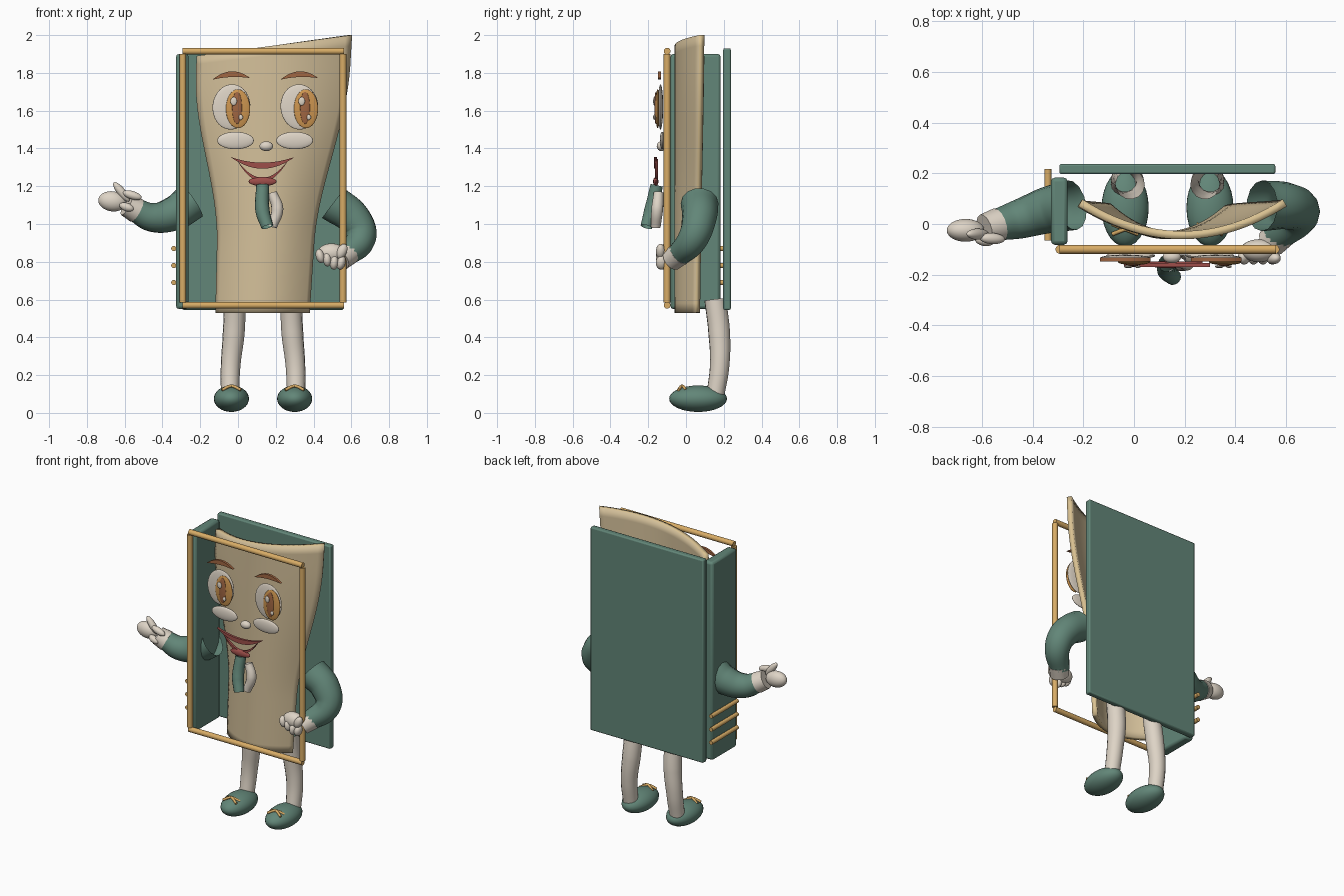
import bpy, bmesh, math
from mathutils import Vector

cube = bpy.data.objects.get("Cube")
if cube:
    bpy.data.objects.remove(cube, do_unlink=True)


def material(name, rgb):
    lin = [((c / 255 + 0.055) / 1.055) ** 2.4 for c in rgb] + [1]
    m = bpy.data.materials.new(name)
    m.use_nodes = True
    m.diffuse_color = lin
    m.node_tree.nodes["Principled BSDF"].inputs["Base Color"].default_value = lin
    return m


TEAL = material("teal cloth", (98, 134, 120))
GOLD = material("gold trim", (216, 172, 102))
PAGE = material("page tan", (212, 192, 154))
RIM = material("page edge", (218, 194, 146))
CREAM = material("cream", (222, 212, 198))
BROWN = material("brow brown", (160, 102, 66))
AMBER = material("iris amber", (206, 150, 80))
RED = material("lip red", (158, 78, 74))


def finish(ob, name, mat, angle=45):
    ob.name = name
    ob.data.materials.clear()
    ob.data.materials.append(mat)
    bpy.ops.object.select_all(action='DESELECT')
    ob.select_set(True)
    bpy.context.view_layer.objects.active = ob
    bpy.ops.object.shade_smooth_by_angle(angle=math.radians(angle))
    return ob


def from_bmesh(name, bm, mat):
    bmesh.ops.recalc_face_normals(bm, faces=bm.faces)
    me = bpy.data.meshes.new(name)
    bm.to_mesh(me)
    bm.free()
    ob = bpy.data.objects.new(name, me)
    bpy.context.collection.objects.link(ob)
    return finish(ob, name, mat)


def box(name, lo, hi, mat, bevel=0.008):
    lo, hi = Vector(lo), Vector(hi)
    bpy.ops.mesh.primitive_cube_add(size=1, location=(lo + hi) / 2)
    ob = bpy.context.object
    ob.scale = hi - lo
    bpy.ops.object.transform_apply(location=False, rotation=False)
    finish(ob, name, mat, 30)
    mod = ob.modifiers.new("bevel", 'BEVEL')
    mod.width = bevel
    mod.segments = 2
    return ob


def ball(name, loc, size, mat, rot=(0, 0, 0)):
    bpy.ops.mesh.primitive_uv_sphere_add(segments=28, ring_count=16, location=loc,
                                         rotation=[math.radians(a) for a in rot])
    bpy.context.object.scale = size
    return finish(bpy.context.object, name, mat, 60)


def rod(name, a, b, r, mat):
    a, b = Vector(a), Vector(b)
    bpy.ops.mesh.primitive_cylinder_add(vertices=14, radius=r, depth=(b - a).length,
                                        location=(a + b) / 2)
    bpy.context.object.rotation_euler = (b - a).to_track_quat('Z', 'Y').to_euler()
    return finish(bpy.context.object, name, mat)


def tube(name, pts, radii, mat, caps=False):
    cu = bpy.data.curves.new(name, 'CURVE')
    cu.dimensions = '3D'
    cu.bevel_depth = 1
    cu.bevel_resolution = 5
    cu.use_fill_caps = caps
    sp = cu.splines.new('BEZIER')
    sp.bezier_points.add(len(pts) - 1)
    for bp, p, r in zip(sp.bezier_points, pts, radii):
        bp.co, bp.radius = p, r
        bp.handle_left_type = bp.handle_right_type = 'AUTO'
    ob = bpy.data.objects.new(name, cu)
    bpy.context.collection.objects.link(ob)
    bpy.ops.object.select_all(action='DESELECT')
    ob.select_set(True)
    bpy.context.view_layer.objects.active = ob
    bpy.ops.object.convert(target='MESH')
    return finish(bpy.context.object, name, mat)


def crescent(name, x, y, z, half, top, bottom, mat, tilt=0.0, depth=0.016, n=20):
    # lens between two parabolic arcs, extruded in y
    bm = bmesh.new()
    ss = [-1 + 2 * i / n for i in range(n + 1)]
    loop = [(s, top) for s in ss] + [(s, bottom) for s in reversed(ss[1:-1])]
    vs = [bm.verts.new((x + half * s, y, z + h * (1 - s * s) + tilt * s)) for s, h in loop]
    face = bm.faces.new(vs)
    ext = bmesh.ops.extrude_face_region(bm, geom=[face])
    bmesh.ops.translate(bm, vec=(0, depth, 0),
                        verts=[g for g in ext["geom"] if isinstance(g, bmesh.types.BMVert)])
    return from_bmesh(name, bm, mat)


# Book covers and spine
box("back_cover", (-0.295, 0.197, 0.545), (0.558, 0.237, 1.93), TEAL)
box("spine", (-0.328, -0.082, 0.55), (-0.262, 0.183, 1.9), TEAL, 0.015)
for i, z in enumerate((0.69, 0.78, 0.87)):
    rod(f"spine_rib_{i}", (-0.34, -0.065, z), (-0.34, 0.217, z), 0.014, GOLD)

# Open front frame
for n, z in (("top", 1.915), ("bottom", 0.57)):
    rod(f"frame_{n}", (-0.295, -0.1, z), (0.56, -0.1, z), 0.018, GOLD)
for n, x in (("right", -0.292), ("left", 0.556)):
    rod(f"frame_{n}", (x, -0.1, 0.585), (x, -0.1, 1.9), 0.018, GOLD)

# Curved page body, flaring towards a slanted top
bm = bmesh.new()
rows, cols, grid = 28, 24, []
for j in range(rows + 1):
    v = j / rows
    z = 0.53 + 1.415 * v
    t = min(max((z - 0.9) / 0.9, 0), 1)
    half = 0.25 + 0.03 * v + 0.132 * t * t * (3 - 2 * t)
    mid, row = 0.13 + 0.062 * v, []
    for i in range(cols + 1):
        s = -1 + 2 * i / cols
        row.append(bm.verts.new((mid + half * s, -0.06 + (0.11 + 0.02 * v) * s * s,
                                 z + 0.055 * s * v ** 3)))
    grid.append(row)
for a, b in zip(grid, grid[1:]):
    for i in range(cols):
        bm.faces.new((a[i], a[i + 1], b[i + 1], b[i]))
page = from_bmesh("page_body", bm, PAGE)
if page.data.polygons[0].normal.y > 0:
    page.data.flip_normals()
page.data.materials.append(RIM)
mod = page.modifiers.new("thickness", 'SOLIDIFY')
mod.thickness = 0.032
mod.offset = -1
mod.material_offset_rim = 1

# Legs and shoes
for n, x, d in (("right", -0.035, -1), ("left", 0.3, 1)):
    tube(f"{n}_leg", [(x - 0.02 * d, 0.155, 0.6), (x - 0.012 * d, 0.176, 0.42),
                      (x + 0.004 * d, 0.178, 0.25), (x + 0.008 * d, 0.155, 0.09)],
         [0.058, 0.058, 0.052, 0.048], CREAM)
    ball(f"{n}_shoe", (x, 0.064, 0.075), (0.093, 0.153, 0.07), TEAL)
    for k, s in enumerate((-1, 1)):
        tube(f"{n}_shoe_lace_{k}", [(x - 0.05, -0.02 - 0.02 * s, 0.122), (x, -0.02, 0.142),
                                    (x + 0.05, -0.02 + 0.02 * s, 0.122)],
             [0.008] * 3, GOLD, True)

# Waving arm
tube("right_sleeve", [(-0.245, 0.075, 1.12), (-0.34, 0.055, 1.055), (-0.45, 0.02, 1.035),
                      (-0.545, -0.005, 1.075)], [0.1, 0.092, 0.078, 0.062], TEAL)
tube("right_cuff", [(-0.535, -0.003, 1.07), (-0.59, -0.02, 1.1)], [0.067, 0.06], CREAM, True)
ball("right_palm", (-0.665, -0.025, 1.12), (0.075, 0.045, 0.053), CREAM, (0, 8, 0))
for i, (p, q) in enumerate((((-0.585, -0.04, 1.13), (-0.65, -0.04, 1.21)),
                            ((-0.52, -0.06, 1.14), (-0.6, -0.055, 1.165)),
                            ((-0.56, -0.07, 1.08), (-0.62, -0.06, 1.1)))):
    p, q = Vector(p), Vector(q)
    f = ball(f"right_finger_{i}", (p + q) / 2, (0.022, 0.022, (q - p).length * 0.62), CREAM)
    f.rotation_euler = (q - p).to_track_quat('Z', 'Y').to_euler()

# Arm resting on the hip
tube("left_sleeve", [(0.505, 0.072, 1.11), (0.61, 0.07, 1.03), (0.65, 0.04, 0.93),
                     (0.565, -0.045, 0.83)], [0.1, 0.092, 0.082, 0.062], TEAL)
tube("left_cuff", [(0.585, -0.03, 0.845), (0.54, -0.075, 0.81)], [0.064, 0.06], CREAM, True)
ball("left_palm", (0.495, -0.105, 0.845), (0.075, 0.045, 0.052), CREAM)
for i in range(4):
    ball(f"left_finger_{i}", (0.435 + 0.037 * i, -0.13, 0.83 - 0.017 * min(i, 2)),
         (0.023, 0.03, 0.038), CREAM, (0, -15 + 10 * i, 0))
ball("left_thumb", (0.55, -0.135, 0.855), (0.026, 0.024, 0.042), CREAM, (0, 25, 0))

# Eyes, brows and cheeks
for n, x, lean in (("right", -0.035, 6), ("left", 0.325, -4)):
    ball(f"{n}_eye_white", (x, -0.135, 1.62), (0.1, 0.014, 0.12), CREAM, (0, lean, 0))
    ball(f"{n}_iris", (x + 0.035, -0.15, 1.61), (0.064, 0.012, 0.103), AMBER)
    ball(f"{n}_pupil", (x + 0.03, -0.16, 1.615), (0.026, 0.008, 0.085), BROWN)
    for k, (dx, dz, r) in enumerate(((0.012, 0.04, 0.017), (0.05, -0.045, 0.011))):
        ball(f"{n}_eye_glint_{k}", (x + dx, -0.168, 1.61 + dz), (r, 0.006, r * 1.3), CREAM)
    crescent(f"{n}_brow", x, -0.148, 1.768, 0.1, 0.04, 0.01, BROWN, 0.004)
    ball(f"{n}_cheek", (x + (0.022 if n == "right" else -0.025), -0.125, 1.442),
         (0.097, 0.014, 0.046), CREAM)
ball("nose", (0.15, -0.13, 1.412), (0.036, 0.025, 0.026), CREAM)

# Smiling mouth
crescent("upper_lip", 0.13, -0.17, 1.355, 0.17, -0.03, -0.062, RED)
crescent("lower_lip", 0.13, -0.165, 1.345, 0.14, -0.1, -0.122, RED)
ball("tongue", (0.13, -0.16, 1.225), (0.074, 0.014, 0.024), RED)

# Ribbon tails below the mouth
tube("ribbon_tail_teal", [(0.13, -0.155, 1.205), (0.13, -0.185, 1.07), (0.155, -0.21, 0.985)],
     [0.034, 0.038, 0.032], TEAL)
tube("ribbon_tail_cream", [(0.18, -0.145, 1.165), (0.208, -0.152, 1.08), (0.18, -0.16, 0.985)],
     [0.026, 0.032, 0.026], CREAM)
